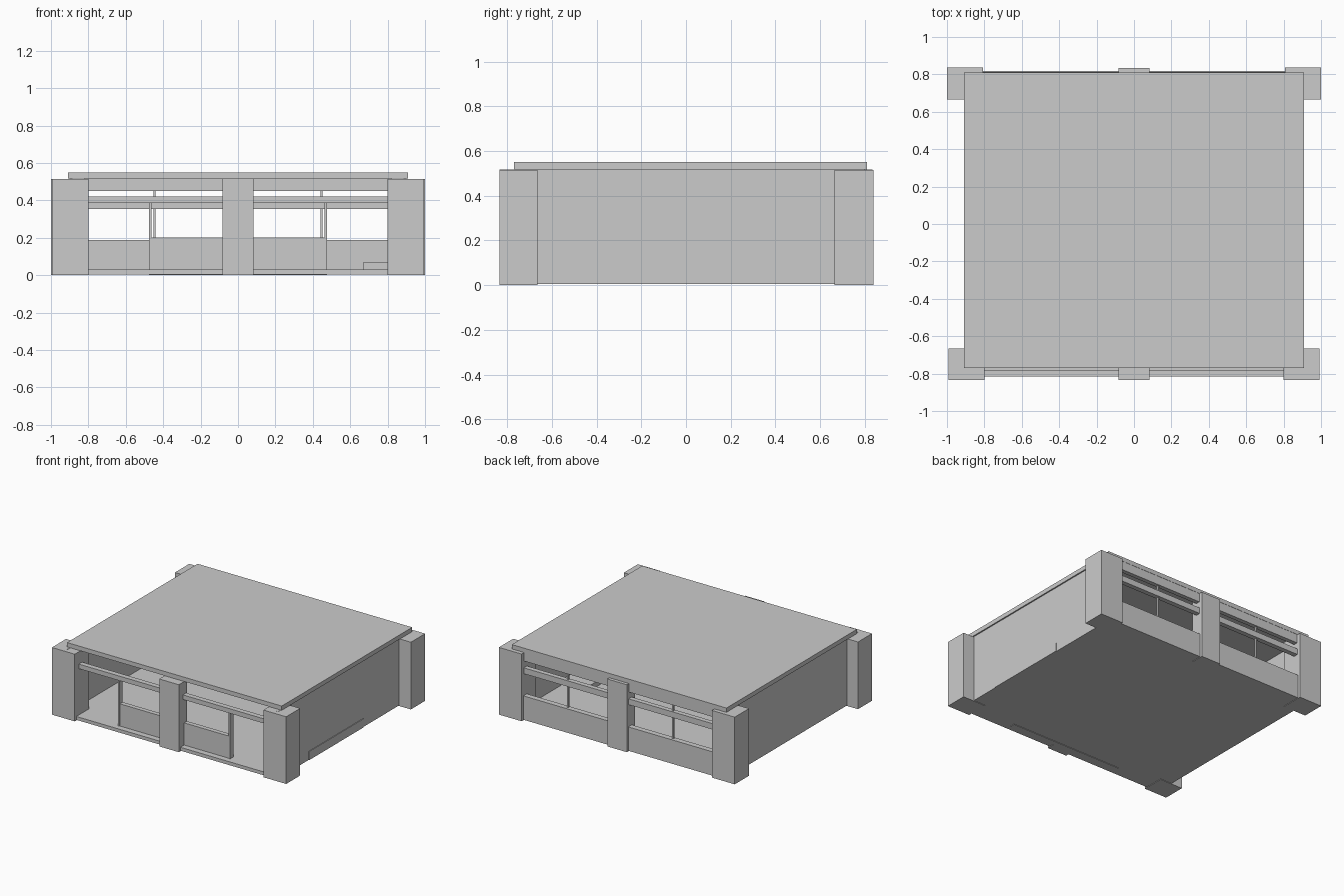
import bpy


def box(name, x0, x1, y0, y1, z0, z1):
    """Axis-aligned box given by its limits."""
    bpy.ops.mesh.primitive_cube_add(size=1, location=((x0 + x1) / 2, (y0 + y1) / 2, (z0 + z1) / 2))
    ob = bpy.context.object
    ob.name = name
    ob.scale = (x1 - x0, y1 - y0, z1 - z0)
    bpy.ops.object.transform_apply(location=False, rotation=False, scale=True)
    return ob


def pair(name, x0, x1, *rest):
    """The same box on the right and mirrored on the left."""
    box(name + "_right", x0, x1, *rest)
    box(name + "_left", -x1, -x0, *rest)


# Floor and flat roof slab
box("floor", -0.9, 0.9, -0.815, 0.815, 0.004, 0.03)
box("roof", -0.91, 0.91, -0.77, 0.81, 0.517, 0.55)

# Solid side walls, recessed between the corner posts
pair("side_wall", 0.885, 0.9, -0.8, 0.8, 0.004, 0.517)

# Corner posts
pair("front_corner_post", 0.8, 0.993, -0.835, -0.665, 0, 0.515)
pair("back_corner_post", 0.807, 1.0, 0.665, 0.838, 0, 0.515)

# Middle posts
box("front_middle_post", -0.083, 0.083, -0.835, -0.735, 0, 0.517)
box("back_middle_post", -0.083, 0.083, 0.735, 0.835, 0, 0.517)

# Front: low counter, thin uprights and a rail
box("front_counter", -0.465, 0.465, -0.77, -0.735, 0, 0.2)
pair("front_upright", 0.463, 0.475, -0.775, -0.735, 0, 0.387)
box("front_rail", -0.81, 0.81, -0.785, -0.745, 0.385, 0.42)

# Back: low wall, rail, window bars and a header beam
box("back_low_wall", -0.82, 0.82, 0.775, 0.817, 0.004, 0.187)
box("back_rail", -0.82, 0.82, 0.775, 0.812, 0.355, 0.4)
box("back_header", -0.82, 0.82, 0.775, 0.808, 0.45, 0.517)
pair("back_window_bar", 0.44, 0.452, 0.785, 0.797, 0.18, 0.455)

# Low step inside against the right wall
box("inner_step", 0.67, 0.905, -0.43, 0.23, 0.004, 0.07)
